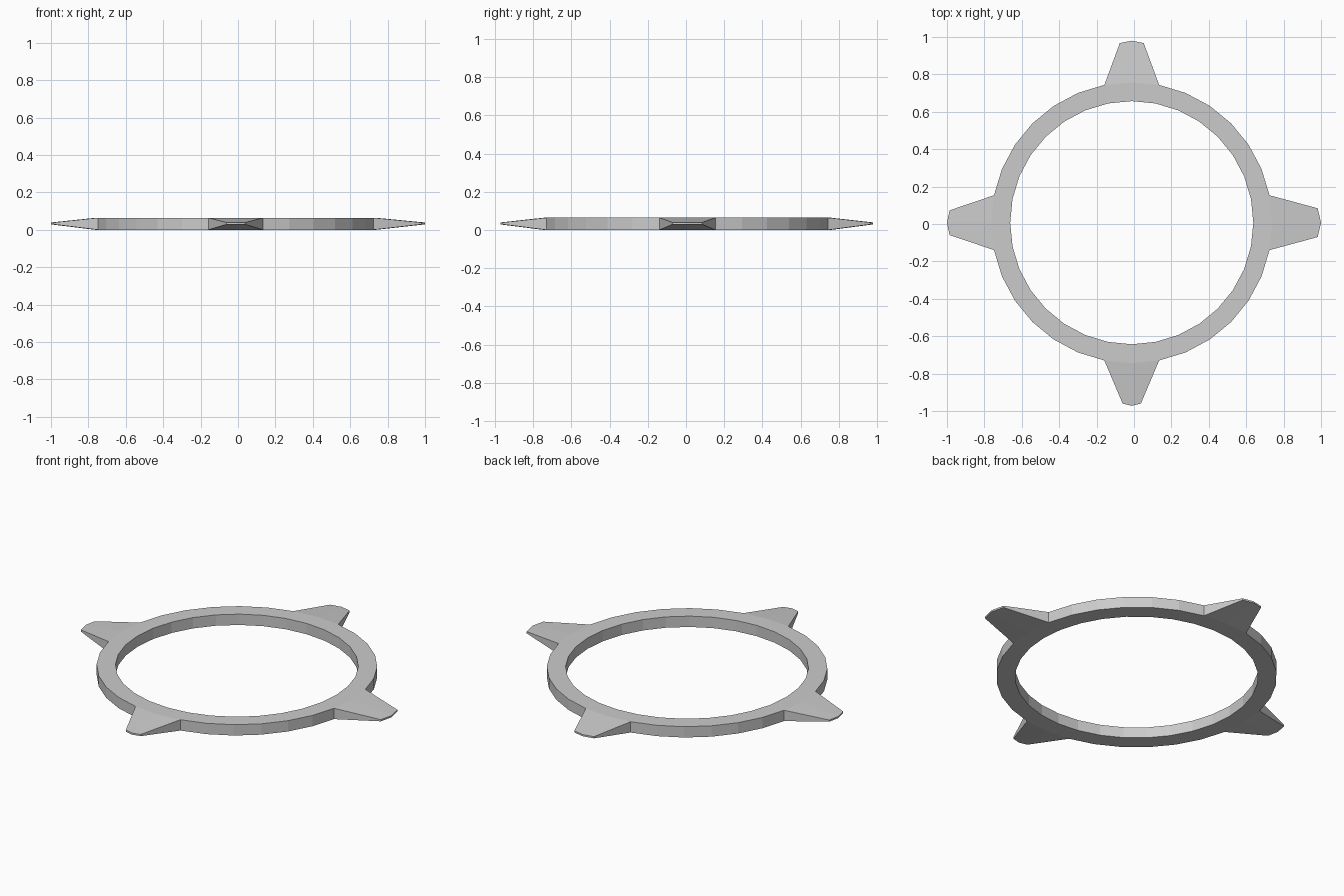
import bpy, bmesh
from math import cos, sin, pi

if "Cube" in bpy.data.objects:
    bpy.data.objects.remove(bpy.data.objects["Cube"])

CX, CY = -0.012, 0.007
N, R_IN, R_OUT, H = 32, 0.65, 0.751, 0.064
TIP_Z = (0.029, 0.039)
# tooth order +x, +y, -x, -y: centre reach, corner reach, half width
TEETH = [(1.012, 0.994, 0.077), (0.973, 0.96, 0.064),
         (0.988, 0.974, 0.066), (0.979, 0.967, 0.049)]

bm = bmesh.new()


def polar(r, a, z):
    return bm.verts.new((CX + r * cos(a), CY + r * sin(a), z))


# Ring: bottom and top vertices at each step
inner = [[polar(R_IN, 2 * pi * i / N, z) for z in (0, H)] for i in range(N)]
outer = [[polar(R_OUT, 2 * pi * i / N, z) for z in (0, H)] for i in range(N)]


def strip(a, b, c, d):
    """Top and bottom faces between four bottom/top vertex pairs."""
    for k in (0, 1):
        bm.faces.new((a[k], b[k], c[k], d[k]))


def wall(a, b):
    bm.faces.new((a[0], b[0], b[1], a[1]))


for i in range(N):
    j = (i + 1) % N
    strip(inner[i], outer[i], outer[j], inner[j])
    wall(inner[j], inner[i])
    if i % 8 not in (0, 7):      # tooth roots stay open
        wall(outer[i], outer[j])

# Four tapered teeth growing out of the ring
for t, (reach, corner, half) in enumerate(TEETH):
    a = t * pi / 2
    tips = []
    for x, y in ((corner, -half), (reach, 0), (corner, half)):
        tips.append([bm.verts.new((CX + x * cos(a) - y * sin(a),
                                   CY + x * sin(a) + y * cos(a), z)) for z in TIP_Z])
    roots = [outer[(t * 8 + s) % N] for s in (-1, 0, 1)]
    for k in (0, 1):
        strip(roots[k], tips[k], tips[k + 1], roots[k + 1])
        wall(tips[k], tips[k + 1])
    wall(roots[0], tips[0])
    wall(tips[2], roots[2])

bmesh.ops.recalc_face_normals(bm, faces=bm.faces[:])
mesh = bpy.data.meshes.new("toothed_ring")
bm.to_mesh(mesh)
bm.free()
bpy.context.collection.objects.link(bpy.data.objects.new("toothed_ring", mesh))
